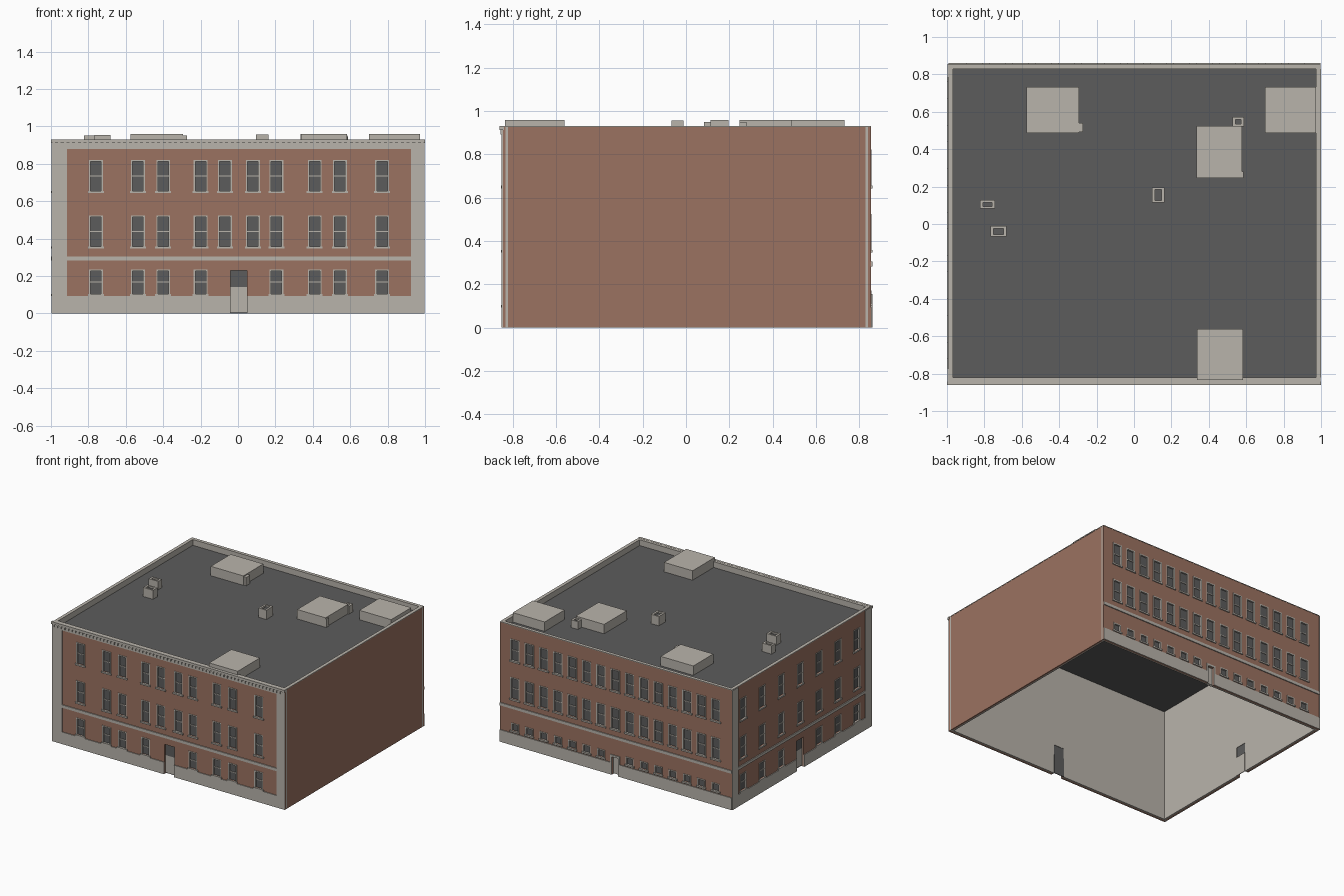
import bpy
import bmesh
from mathutils import Matrix, Vector

if "Cube" in bpy.data.objects:
    bpy.data.objects.remove(bpy.data.objects["Cube"], do_unlink=True)


def material(name, rgb):
    m = bpy.data.materials.new(name)
    m.use_nodes = True
    m.diffuse_color = (*rgb, 1)
    m.node_tree.nodes["Principled BSDF"].inputs["Base Color"].default_value = (*rgb, 1)
    return m


BRICK = material("red brick", (0.33, 0.17, 0.12))
STONE = material("pale stone", (0.485, 0.456, 0.407))
DARK = material("dark grey", (0.107, 0.107, 0.107))

# Outer wall planes and layer thickness
FRONT, BACK, LEFT, RIGHT = -0.845, 0.853, -0.992, 0.997
SKIN, WALL = 0.012, 0.024
TOP, CAP, DECK = 0.925, 0.93, 0.885


def build(name, boxes, mat):
    """One object made of boxes, each given as two opposite corners."""
    bm = bmesh.new()
    for a, b in boxes:
        a, b = Vector(a), Vector(b)
        size = [abs(q - p) for p, q in zip(a, b)]
        bmesh.ops.create_cube(bm, size=1, matrix=Matrix.Translation((a + b) / 2)
                              @ Matrix.Diagonal((*size, 1)))
    me = bpy.data.meshes.new(name)
    bm.to_mesh(me)
    bm.free()
    ob = bpy.data.objects.new(name, me)
    bpy.context.scene.collection.objects.link(ob)
    me.materials.append(mat)
    return ob


def cut(ob, boxes):
    """Cut the boxes out of an object and drop the helper."""
    tool = build("cutter", boxes, ob.data.materials[0])
    tool.hide_render = True
    mod = ob.modifiers.new("openings", "BOOLEAN")
    mod.operation, mod.solver, mod.object = "DIFFERENCE", "EXACT", tool
    graph = bpy.context.evaluated_depsgraph_get()
    me = bpy.data.meshes.new_from_object(ob.evaluated_get(graph))
    ob.modifiers.clear()
    ob.data = me
    bpy.data.objects.remove(tool, do_unlink=True)


# Each side maps (along, outward, up) to the world
SIDES = {
    "front": lambda u, d, z: (u, FRONT - d, z),
    "back": lambda u, d, z: (u, BACK + d, z),
    "left": lambda u, d, z: (LEFT - d, u, z),
    "right": lambda u, d, z: (RIGHT + d, u, z),
}


def facade(side, u0, u1, windows=(), door=None, trim=None, inner_door=STONE):
    place = SIDES[side]

    def box(ua, ub, da, db, za, zb):
        return place(ua, da, za), place(ub, db, zb)

    skin = build(side + "_brick_wall", [box(u0, u1, -SKIN, 0, 0, TOP)], BRICK)
    lining = build(side + "_inner_wall", [box(u0, u1, -WALL, -SKIN, 0, TOP)], STONE)
    build(side + "_parapet_cap", [box(u0, u1, -WALL, 0.002, TOP, CAP)], STONE)
    holes, panes, frames = [], [], []

    # Recessed windows with jambs, head, sill and meeting rail
    for c, w, za, zb in windows:
        a, b, t = c - w / 2, c + w / 2, 0.006
        holes.append(box(a, b, -0.02, 0.02, za, zb))
        panes.append(box(a, b, -SKIN, -0.009, za, zb))
        frames += [box(a - t, a + t / 2, -0.01, 0.003, za, zb),
                   box(b - t / 2, b + t, -0.01, 0.003, za, zb),
                   box(a - t, b + t, -0.01, 0.003, zb - t / 2, zb + t),
                   box(a - 2 * t, b + 2 * t, -0.01, 0.008, za - 2 * t, za)]
        if zb - za > 0.1:
            mid = (za + zb) / 2
            frames.append(box(a, b, -0.01, -0.004, mid - 0.003, mid + 0.003))

    # Recessed doorway with leaf and optional transom light
    if door:
        a, b, leaf, head = door
        gap = [box(a, b, -0.05, 0.02, -0.02, head)]
        holes += gap
        cut(lining, gap)
        build(side + "_door", [box(a, b, -0.021, -0.016, 0.008, leaf)], STONE)
        if head > leaf:
            build(side + "_transom", [box(a, b, -0.021, -0.016, leaf, head)], DARK)
        build(side + "_inner_door", [box(a, b, -0.027, -0.022, 0, 0.15)], inner_door)
    if holes:
        cut(skin, holes)
        build(side + "_window_panes", panes, DARK)
        build(side + "_window_frames", frames, STONE)

    # Plinth split by the doorway, and string course
    if trim:
        ta, tb = trim
        build(side + "_plinth", [box(ta, door[0], 0, 0.006, 0, 0.093),
                                 box(door[1], tb, 0, 0.006, 0, 0.093)], STONE)
        build(side + "_string_course", [box(ta, tb, 0, 0.007, 0.282, 0.304)], STONE)
    return box


UPPER = [(0.655, 0.815), (0.358, 0.518)]

# Front facade
cols = [-0.76, -0.535, -0.4, -0.2, -0.07, 0.08, 0.205, 0.41, 0.545, 0.77]
wins = [(c, 0.062, a, b) for c in cols for a, b in UPPER]
wins += [(c, 0.062, 0.105, 0.23) for c in cols if abs(c) > 0.1]
box = facade("front", LEFT, RIGHT, wins, (-0.04, 0.047, 0.14, 0.23), (-0.915, 0.925), DARK)
build("front_corner_piers", [box(LEFT - 0.006, -0.915, 0, 0.006, 0, 0.91),
                             box(0.925, RIGHT, 0, 0.006, 0, 0.91)], STONE)

# Bracketed cornice
build("front_frieze", [box(-0.915, 0.925, 0, 0.004, 0.88, 0.912)], STONE)
build("front_cornice", [box(-1, 1, -0.004, 0.015, 0.912, CAP + 0.001)], STONE)
count = 66
build("cornice_brackets", [box(x - 0.007, x + 0.007, 0, 0.011, 0.892, 0.913)
                           for x in (-0.985 + 1.97 * i / (count - 1) for i in range(count))], STONE)

# Back facade
cols = [-0.852 + 0.123 * i for i in range(15)]
wins = [(c, 0.066, a, b) for c in cols for a, b in UPPER]
wins += [(c, 0.056, 0.112, 0.165) for i, c in enumerate(cols) if i != 7]
box = facade("back", LEFT, RIGHT, wins, (-0.018, 0.036, 0.14, 0.14), (LEFT, RIGHT))
build("back_door_surround", [box(-0.03, -0.018, 0, 0.007, 0, 0.155),
                             box(0.036, 0.048, 0, 0.007, 0, 0.155),
                             box(-0.018, 0.036, 0, 0.007, 0.14, 0.155)], STONE)

# Left facade
cols = [0.02 + 0.232 * i for i in range(-3, 4)]
wins = [(c, 0.066, a, b) for c in cols for a, b in UPPER]
wins += [(c, 0.066, 0.105, 0.23) for i, c in enumerate(cols) if i != 3]
box = facade("left", FRONT + WALL, BACK - WALL, wins, (-0.025, 0.065, 0.14, 0.23), (-0.775, 0.785))
build("left_corner_piers", [box(FRONT - 0.005, -0.775, 0, 0.006, 0, 0.925),
                            box(0.785, BACK + 0.002, 0, 0.006, 0, 0.925)], STONE)

# Blank party wall on the right
facade("right", FRONT + WALL, BACK - WALL)

# Roof deck
build("roof_deck", [((LEFT + 0.02, FRONT + 0.02, DECK - 0.01),
                     (RIGHT - 0.02, BACK - 0.02, DECK))], DARK)

# Roof housings
HOUSINGS = [(-0.575, -0.295, 0.487, 0.732), (0.335, 0.578, 0.247, 0.525),
            (0.7, 0.973, 0.487, 0.732), (0.337, 0.582, -0.835, -0.562)]
build("roof_housings", [((a, c, DECK), (b, d, 0.958)) for a, b, c, d in HOUSINGS], STONE)
build("housing_ducts", [((-0.295, 0.492, DECK), (-0.274, 0.54, 0.95)),
                        ((0.578, 0.247, DECK), (0.585, 0.28, 0.95))], STONE)

# Chimneys with dark flue openings
for i, (x, y, w, d, top) in enumerate([(-0.783, 0.105, 0.082, 0.045, 0.95),
                                       (-0.724, -0.04, 0.085, 0.056, 0.955),
                                       (0.13, 0.155, 0.068, 0.082, 0.957),
                                       (0.557, 0.547, 0.06, 0.05, 0.945)], 1):
    stack = build(f"chimney_{i}", [((x - w / 2, y - d / 2, DECK), (x + w / 2, y + d / 2, top))], STONE)
    fw, fd = w / 2 - 0.016, d / 2 - 0.012
    cut(stack, [((x - fw, y - fd, top - 0.02), (x + fw, y + fd, top + 0.02))])
    build(f"flue_{i}", [((x - fw, y - fd, top - 0.02), (x + fw, y + fd, top - 0.012))], DARK)
